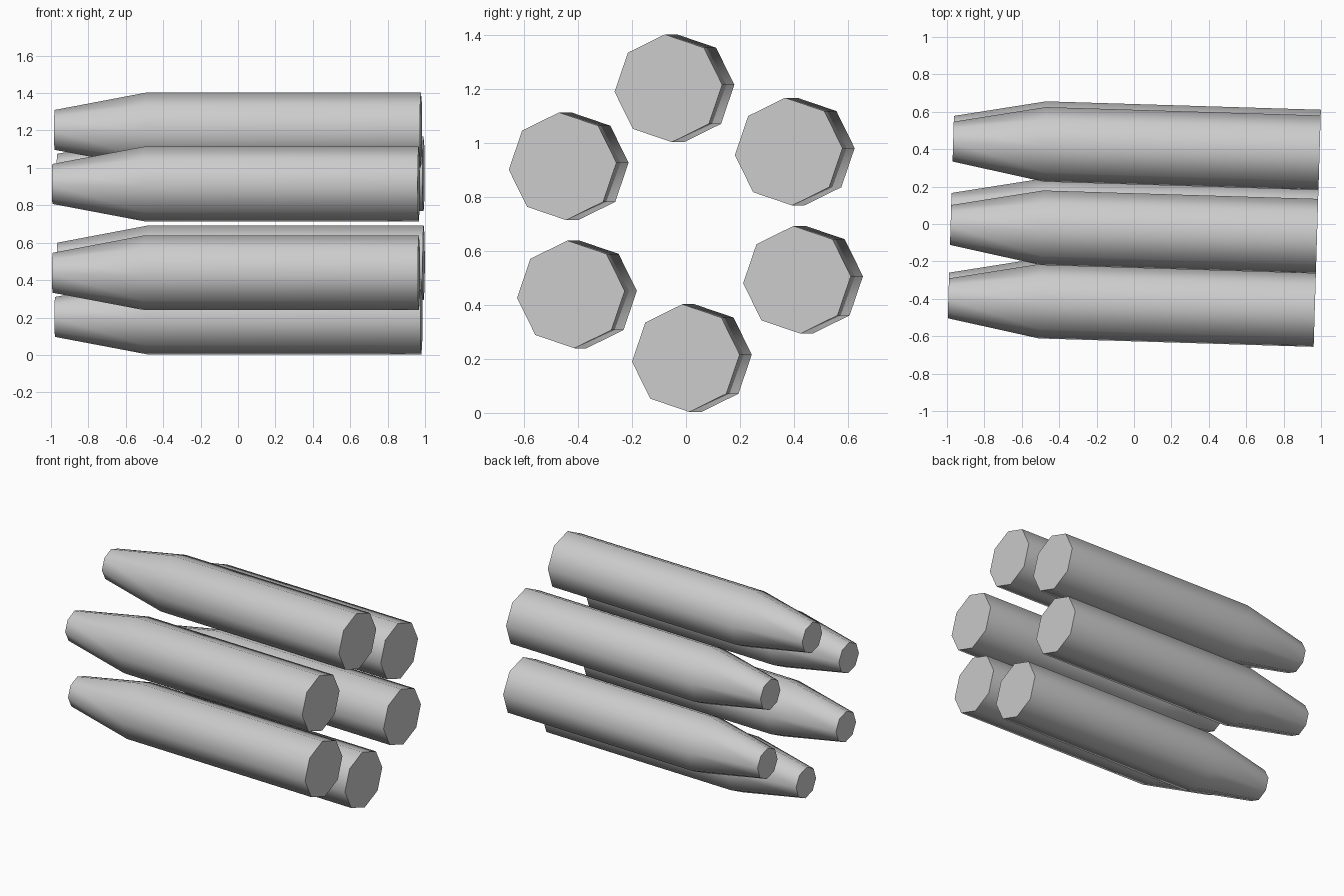
import bpy, bmesh
from math import cos, sin, pi, radians
from mathutils import Matrix

if "Cube" in bpy.data.objects:
    bpy.data.objects.remove(bpy.data.objects["Cube"])

SIDES = 8
# (position along the axis, radius): narrow nose, shoulder, rear end
PROFILE = [(-0.98, 0.107), (-0.49, 0.2), (0.98, 0.2)]
# whole cluster is slightly rolled and yawed
TILT = (Matrix.Translation((0, -0.003, 0.703))
        @ Matrix.Rotation(radians(-1.75), 4, 'Z')
        @ Matrix.Rotation(radians(3.7), 4, 'X'))


def make_tube(name, y, z):
    bm = bmesh.new()
    rings = [[bm.verts.new((x, y + r * cos(2 * pi * i / SIDES), z + r * sin(2 * pi * i / SIDES)))
              for i in range(SIDES)] for x, r in PROFILE]
    for a, b in zip(rings, rings[1:]):
        for i in range(SIDES):
            j = (i + 1) % SIDES
            bm.faces.new((a[i], a[j], b[j], b[i]))
    bm.faces.new(rings[0])
    bm.faces.new(rings[-1])
    bmesh.ops.recalc_face_normals(bm, faces=bm.faces)
    bm.transform(TILT)
    mesh = bpy.data.meshes.new(name)
    bm.to_mesh(mesh)
    bm.free()
    obj = bpy.data.objects.new(name, mesh)
    bpy.context.collection.objects.link(obj)
    # smooth sides, crisp end caps
    bpy.ops.object.select_all(action='DESELECT')
    obj.select_set(True)
    bpy.context.view_layer.objects.active = obj
    bpy.ops.object.shade_smooth_by_angle(angle=radians(60))


# ring of six tapered tubes
make_tube("tube_top", 0, 0.501)
make_tube("tube_bottom", 0, -0.501)
for level, z in (("upper", 0.238), ("lower", -0.238)):
    make_tube("tube_right_" + level, 0.43, z)
    make_tube("tube_left_" + level, -0.41, z)
